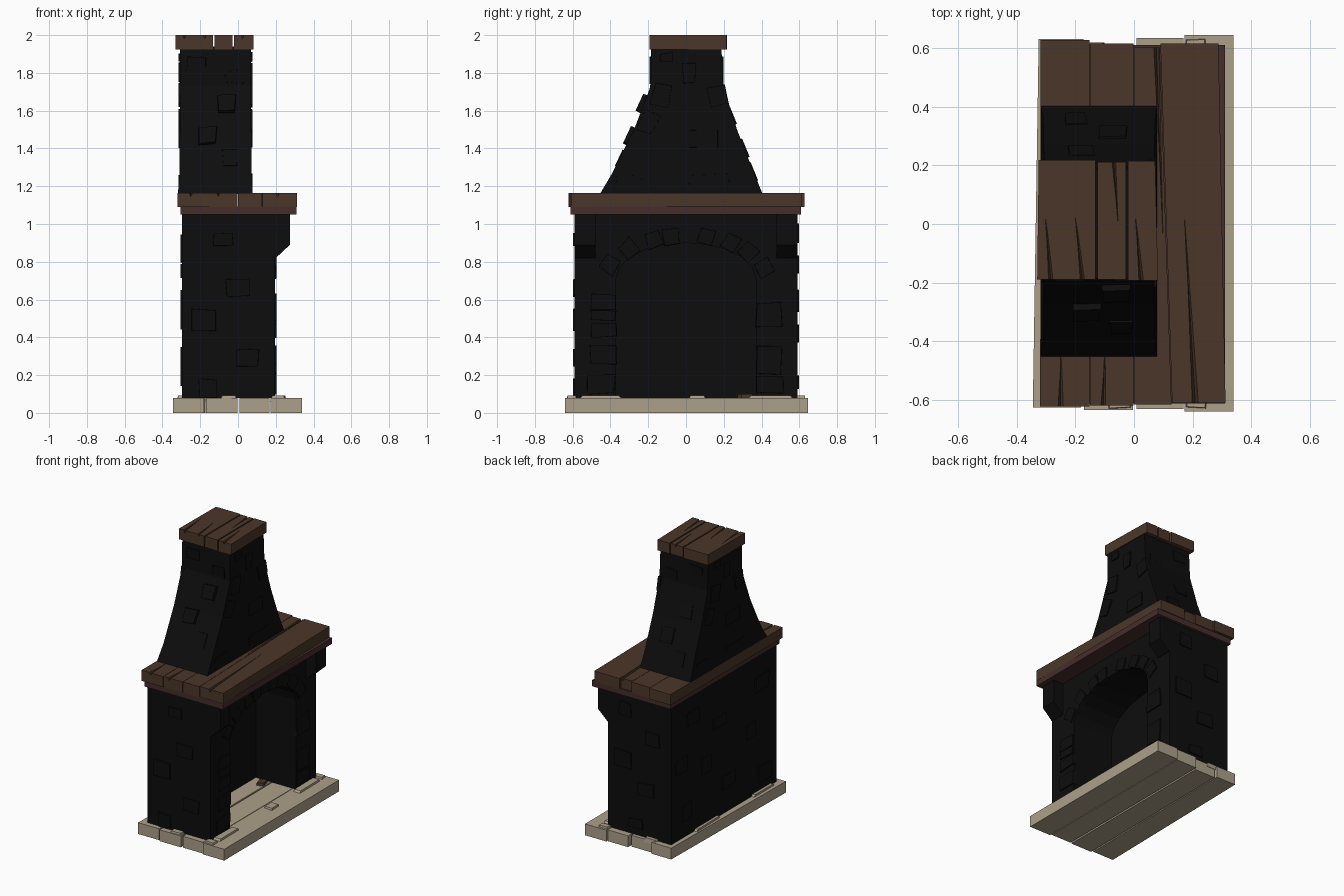
import bpy, bmesh, math, random
from mathutils import Vector

if "Cube" in bpy.data.objects:
    bpy.data.objects.remove(bpy.data.objects["Cube"])

random.seed(4)


def material(name, rgb):
    m = bpy.data.materials.new(name)
    m.diffuse_color = (*rgb, 1)
    m.use_nodes = True
    m.node_tree.nodes["Principled BSDF"].inputs["Base Color"].default_value = m.diffuse_color
    return m


SOOT = material("soot_stone", (0.004, 0.004, 0.004))
WOOD = material("wood", (0.07, 0.037, 0.022))
TRIM = material("red_wood", (0.06, 0.027, 0.025))
SLAB = material("pale_stone", (0.41, 0.35, 0.25))


def finish(name, bm, mat):
    bmesh.ops.recalc_face_normals(bm, faces=bm.faces)
    me = bpy.data.meshes.new(name)
    bm.to_mesh(me)
    bm.free()
    me.materials.append(mat)
    ob = bpy.data.objects.new(name, me)
    bpy.context.collection.objects.link(ob)
    return ob


def loft(bm, rings):
    """Skin a list of equal-length point rings and cap both ends."""
    vs = [[bm.verts.new(p) for p in r] for r in rings]
    n = len(vs[0])
    for a, b in zip(vs, vs[1:]):
        for i in range(n):
            bm.faces.new((a[i], a[(i + 1) % n], b[(i + 1) % n], b[i]))
    bm.faces.new(vs[0][::-1])
    bm.faces.new(vs[-1])


def rect(x0, x1, y0, y1, z):
    return [(x0, y0, z), (x1, y0, z), (x1, y1, z), (x0, y1, z)]


def brick(bm, pos, normal, w, h, angle=0, out=0.008, sink=0.02, jitter=0.006, taper=0.95):
    """Uneven stone half sunk into a surface; angle turns it about the normal."""
    n = Vector(normal).normalized()
    up = Vector((0, 0, 1)) if abs(n.z) < 0.9 else Vector((0, 1, 0))
    u = up.cross(n).normalized()
    v = n.cross(u)
    c, s = math.cos(angle), math.sin(angle)
    u, v = u * c + v * s, v * c - u * s
    base = []
    for a, b in ((-1, -1), (1, -1), (1, 1), (-1, 1)):
        base.append(u * (a * w / 2 + random.uniform(-jitter, jitter))
                    + v * (b * h / 2 + random.uniform(-jitter, jitter)))
    p = Vector(pos)
    loft(bm, [[p + q - n * sink for q in base], [p + q * taper + n * out for q in base]])


def boards(name, strips, z0, z1, mat, cracks=()):
    """Strips (front x0, x1, back x0, x1, y0, y1), split by tapering cracks in the top."""
    bm = bmesh.new()
    for a, b, c, d, y0, y1 in strips:
        loft(bm, [[(a, y0, z), (b, y0, z), (d, y1, z), (c, y1, z)] for z in (z0, z1)])
    ob = finish(name, bm, mat)
    if cracks:
        bm = bmesh.new()
        for xa, ya, xb, yb, w in cracks:
            loft(bm, [[(xa - w, ya, z1 + .01), (xa + w, ya, z1 + .01), (xa, ya, z1 - .02)],
                      [(xb - .002, yb, z1 + .01), (xb + .002, yb, z1 + .01), (xb, yb, z1 - .004)]])
        cut = finish(name + "_crack_cutter", bm, mat)
        cut.hide_render = True
        cut.hide_set(True)
        mod = ob.modifiers.new("cracks", 'BOOLEAN')
        mod.operation, mod.solver, mod.object = 'DIFFERENCE', 'EXACT', cut
    return ob


# Hearth slabs
boards("hearth_slabs", [(-.345, -.18, -.325, -.172, -.625, .63),
                        (-.17, -.003, -.165, -.003, -.635, .615),
                        (.009, .168, .009, .168, -.63, .635),
                        (.172, .34, .172, .34, -.64, .645)], 0, .08, SLAB)
bm = bmesh.new()
for x, y, w, d in ((.225, -.45, .06, .24), (.225, .45, .06, .26), (.22, .06, .07, .09),
                   (-.05, -.605, .09, .05), (.21, -.605, .08, .05), (.21, .61, .08, .05),
                   (-.15, .6, .1, .04), (-.3, -.42, .04, .25), (-.3, .2, .04, .3)):
    brick(bm, (x, y, .08), (0, 0, 1), w, d, out=.013, jitter=.004, taper=.8)
finish("hearth_stones", bm, SLAB)
bm = bmesh.new()
brick(bm, (-.03, .31, .08), (0, 0, 1), .05, .06, .4, out=.02)
finish("wood_scrap", bm, WOOD)

# Firebox: arched front and back wall
arch = [(.37 * math.cos(t), .71 + .19 * math.sin(t))
        for t in (math.pi * i / 10 for i in range(11))]
outline = [(-.59, .08), (-.37, .08)] + arch[::-1] + [(.37, .08), (.59, .08), (.59, 1.05), (-.59, 1.05)]
bm = bmesh.new()
loft(bm, [[(x, y, z) for y, z in outline] for x in (-.12, .197)])
finish("arched_front", bm, SOOT)
bm = bmesh.new()
loft(bm, [rect(-.297, -.12, -.59, .59, z) for z in (.08, 1.05)])
finish("back_wall", bm, SOOT)

# Corbels under the mantel
bm = bmesh.new()
for y0, y1 in ((-.59, -.48), (.48, .59)):
    loft(bm, [[(x, y, z) for x, z in ((.19, .82), (.2, .82), (.275, .89), (.275, 1.05), (.19, 1.05))]
              for y in (y0, y1)])
finish("corbels", bm, SOOT)

# Arch stones and jamb stones
bm = bmesh.new()
for t in (2.78, 2.35, 1.98, 1.75, 1.32, .98, .68, .3):
    y, z = .43 * math.cos(t), .70 + .24 * math.sin(t)
    brick(bm, (.197, y, z), (1, 0, 0), .085, .085,
          math.atan2(.43 * math.sin(t), .24 * math.cos(t)) - math.pi / 2 if t > 2.6 or t < .5
          else (t - math.pi / 2) * .9)
for y, z, w, h in ((-.45, .15, .15, .1), (-.44, .305, .14, .1), (-.44, .44, .14, .08),
                   (-.44, .515, .14, .05), (-.44, .59, .13, .08),
                   (.44, .15, .15, .09), (.44, .28, .14, .15), (.44, .52, .14, .13)):
    brick(bm, (.197, y, z), (1, 0, 0), w, h)
finish("arch_stones", bm, SOOT)

# Scattered wall stones on the sides and back
bm = bmesh.new()
for x, z, w, h in ((-.08, .92, .11, .07), (0, .66, .13, .09), (-.18, .49, .13, .12),
                   (.05, .29, .12, .1), (-.16, .13, .1, .1)):
    brick(bm, (x, -.59, z), (0, -1, 0), w, h)
    brick(bm, (-.1 - x, .59, 1.08 - z), (0, 1, 0), w, h)
for y, z in ((-.45, .2), (-.3, .55), (-.42, .85), (-.05, .3), (.05, .75), (.2, .5),
             (.35, .9), (.42, .25), (.48, .6)):
    brick(bm, (-.297, y, z), (-1, 0, 0), random.uniform(.1, .16), random.uniform(.08, .12))
finish("wall_stones", bm, SOOT)

# Mantel: red trim and planked shelf
bm = bmesh.new()
loft(bm, [rect(-.305, .31, -.612, .61, z) for z in (1.05, 1.092)])
finish("mantel_trim", bm, TRIM)
boards("mantel_planks", [(-.32, -.152, -.318, -.152, -.622, .628),
                         (-.15, -.002, -.15, -.002, -.618, .615),
                         (0, .128, 0, .088, -.615, .602),
                         (.13, .312, .09, .288, -.61, .615)], 1.09, 1.165, WOOD,
       [(-.25, -.63, -.25, -.44, .014), (-.105, -.63, -.1, -.44, .013),
        (.21, -.63, .172, .02, .016), (.075, .63, .098, -.03, .014)])

# Tapered chimney hood
bm = bmesh.new()
loft(bm, [rect(*r) for r in ((-.318, .078, -.455, .405, 1.16), (-.31, .072, -.39, .36, 1.27),
                             (-.308, .07, -.275, .27, 1.5), (-.307, .069, -.187, .198, 1.73),
                             (-.307, .069, -.185, .187, 1.94))])
finish("chimney_hood", bm, SOOT)

# Stones on the hood
bm = bmesh.new()
for y, z, w, h, a in ((.015, 1.8, .07, .11, 0), (-.13, 1.68, .1, .12, -.2), (.165, 1.68, .1, .11, .2),
                      (.09, 1.45, .16, .1, 0), (.12, 1.22, .22, .09, 0), (-.3, 1.22, .14, .08, 0),
                      (-.2, 1.54, .09, .12, -.4), (-.1, 1.88, .07, .05, 0)):
    brick(bm, (.071, y, z), (1, 0, 0), w, h, a, out=.006)
    brick(bm, (-.308, -y * .9, z), (-1, 0, 0), w, h, a, out=.006)
for x, y, z, w in ((-.2, .355, 1.275, .08), (-.075, .31, 1.4, .1), (-.18, .245, 1.57, .09)):
    brick(bm, (x, y, z), (0, .9, .37), w, .1)
    brick(bm, (-.24 - x, -y + .005, z + .07), (0, -.9, .42), w, .1)
for x, z in ((-.22, 1.85), (-.02, 1.78)):
    brick(bm, (x, -.186, z), (0, -1, 0), .1, .07)
    brick(bm, (x, .19, z), (0, 1, 0), .1, .07)
finish("hood_stones", bm, SOOT)

# Planked chimney cap
boards("chimney_cap", [(-.33, -.132, -.325, -.132, -.19, .218),
                       (-.124, -.028, -.124, -.028, -.19, .212),
                       (-.02, .082, -.02, .072, -.192, .215)], 1.925, 2, WOOD,
       [(-.283, -.2, -.302, .02, .012), (-.175, -.2, -.2, .02, .012),
        (.025, -.2, .005, .02, .012), (-.07, .23, -.055, .01, .01)])
